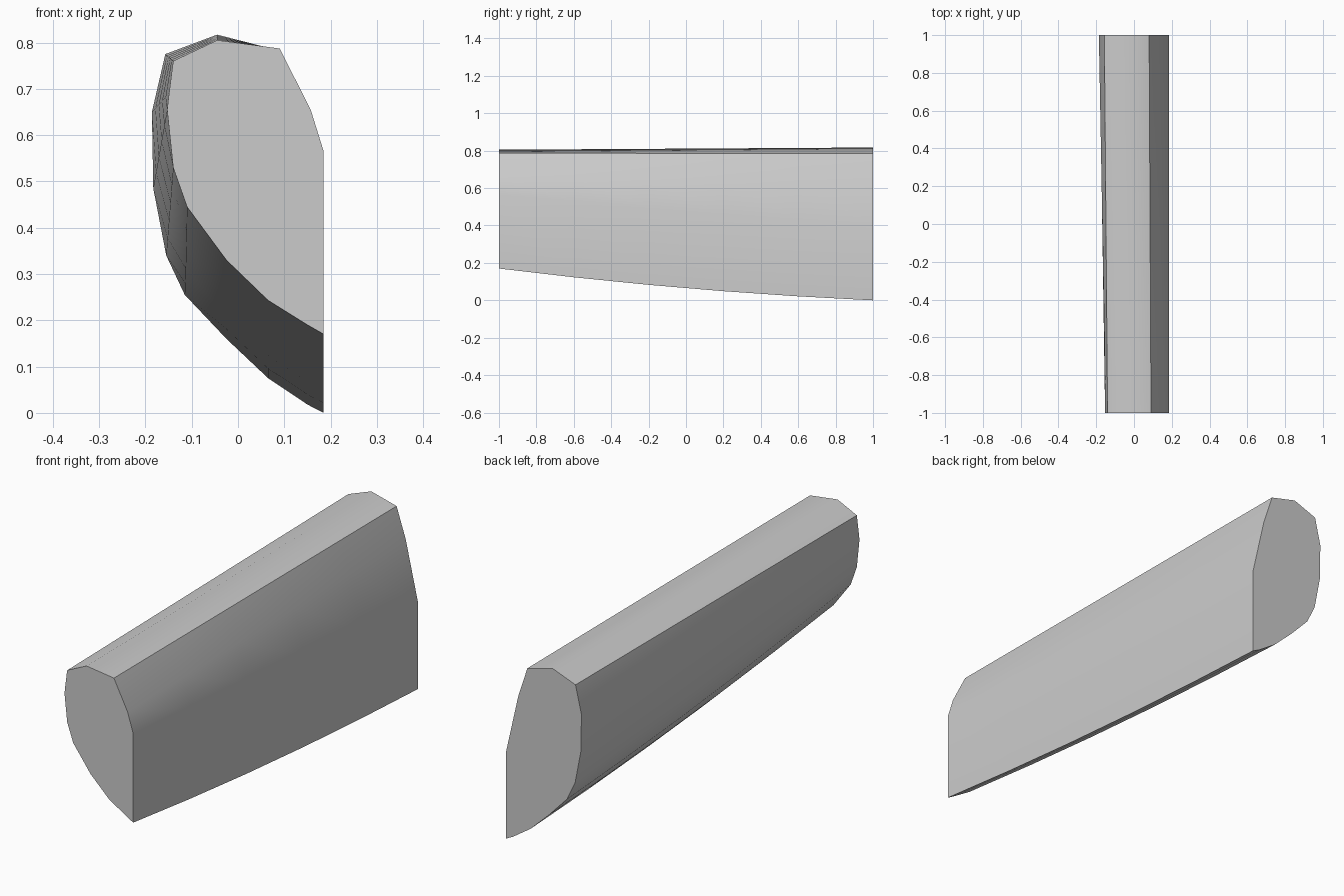
import bpy, bmesh, math

cube = bpy.data.objects.get("Cube")
if cube:
    bpy.data.objects.remove(cube, do_unlink=True)

# Plain grey material
grey = bpy.data.materials.new("plain_grey")
grey.use_nodes = True
color = (0.6, 0.6, 0.6, 1)
grey.diffuse_color = color
grey.node_tree.nodes["Principled BSDF"].inputs["Base Color"].default_value = color

# End profiles (x, z), from the lower right corner round the belly to the flat side
front = [(.185, .17), (.15, .19), (.065, .243), (-.025, .33), (-.11, .445), (-.14, .53),
         (-.153, .655), (-.14, .76), (-.045, .805), (.09, .787), (.157, .655), (.185, .565)]
back = [(.185, 0), (.15, .018), (.065, .075), (-.025, .16), (-.115, .255), (-.155, .34),
        (-.183, .485), (-.186, .65), (-.157, .775), (-.045, .817), (.08, .785), (.125, .648), (.185, .385)]
# Give the front the same point count by splitting its left edge
front.insert(7, (-.149, .69))
SAGGING, STEPS = 5, 5

# Loft between the profiles, with a slight sag along the underside
bm = bmesh.new()
rings = []
for step in range(STEPS + 1):
    t = step / STEPS
    ring = []
    for i, ((xa, za), (xb, zb)) in enumerate(zip(front, back)):
        sag = 0.08 * t * (1 - t) if i < SAGGING else 0
        ring.append(bm.verts.new((xa + (xb - xa) * t, 2 * t - 1, za + (zb - za) * t - sag)))
    rings.append(ring)
count = len(front)
for a, b in zip(rings, rings[1:]):
    for i in range(count):
        j = (i + 1) % count
        bm.faces.new((a[i], a[j], b[j], b[i]))
bm.faces.new(rings[0])
bm.faces.new(rings[-1])
bmesh.ops.recalc_face_normals(bm, faces=bm.faces)

mesh = bpy.data.meshes.new("tapered_body")
bm.to_mesh(mesh)
bm.free()
mesh.materials.append(grey)
body = bpy.data.objects.new("tapered_body", mesh)
bpy.context.collection.objects.link(body)

# Smooth sides with sharp corners
bpy.context.view_layer.objects.active = body
body.select_set(True)
bpy.ops.object.shade_smooth_by_angle(angle=math.radians(40))
